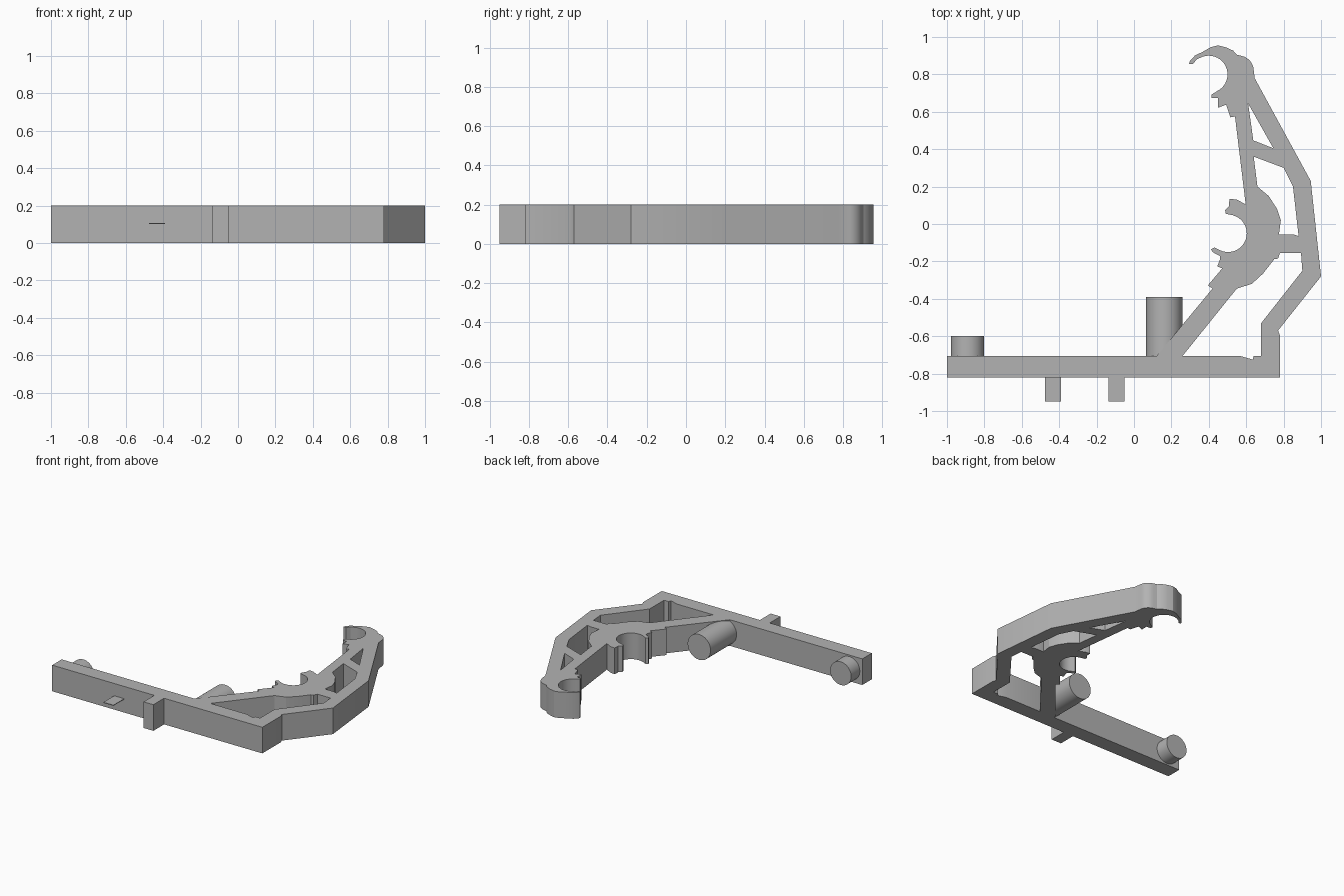
import bpy, bmesh, math

if "Cube" in bpy.data.objects:
    bpy.data.objects.remove(bpy.data.objects["Cube"])

THICK = 0.2

grey = bpy.data.materials.new("plain grey")
grey.diffuse_color = (0.45, 0.45, 0.45, 1)
grey.use_nodes = True
grey.node_tree.nodes["Principled BSDF"].inputs["Base Color"].default_value = grey.diffuse_color


def arc(cx, cy, r, a0, a1, n=20):
    """Points on an arc, angles in degrees."""
    angles = [math.radians(a0 + (a1 - a0) * i / n) for i in range(n + 1)]
    return [(cx + r * math.cos(a), cy + r * math.sin(a)) for a in angles]


def finish(obj):
    obj.data.materials.clear()
    obj.data.materials.append(grey)
    bpy.ops.object.select_all(action='DESELECT')
    obj.select_set(True)
    bpy.context.view_layer.objects.active = obj
    bpy.ops.object.shade_smooth_by_angle(angle=math.radians(25))


def plate(name, loops):
    """Flat profile (outline first, then holes) extruded from z = 0 to THICK."""
    curve = bpy.data.curves.new(name, 'CURVE')
    curve.dimensions, curve.fill_mode, curve.extrude = '2D', 'BOTH', THICK / 2
    for pts in loops:
        s = curve.splines.new('POLY')
        s.points.add(len(pts) - 1)
        for p, (x, y) in zip(s.points, pts):
            p.co = (x, y, 0, 1)
        s.use_cyclic_u = True
    tmp = bpy.data.objects.new(name + "_curve", curve)
    bpy.context.collection.objects.link(tmp)
    bpy.context.view_layer.update()
    mesh = bpy.data.meshes.new_from_object(
        tmp.evaluated_get(bpy.context.evaluated_depsgraph_get()))
    bpy.data.objects.remove(tmp)
    bm = bmesh.new()
    bm.from_mesh(mesh)
    bmesh.ops.remove_doubles(bm, verts=bm.verts, dist=1e-4)
    bmesh.ops.translate(bm, verts=bm.verts, vec=(0, 0, THICK / 2))
    bmesh.ops.recalc_face_normals(bm, faces=bm.faces)
    bm.to_mesh(mesh)
    bm.free()
    mesh.name = name
    obj = bpy.data.objects.new(name, mesh)
    bpy.context.collection.objects.link(obj)
    finish(obj)


def box(name, x0, x1, y0, y1, z0, z1):
    bpy.ops.mesh.primitive_cube_add(
        size=1, location=((x0 + x1) / 2, (y0 + y1) / 2, (z0 + z1) / 2))
    obj = bpy.context.object
    obj.name = name
    obj.scale = (x1 - x0, y1 - y0, z1 - z0)
    finish(obj)


def peg(name, x, r, y0, y1):
    bpy.ops.mesh.primitive_cylinder_add(
        vertices=48, radius=r, depth=y1 - y0,
        location=(x, (y0 + y1) / 2, THICK / 2), rotation=(math.pi / 2, 0, 0))
    bpy.context.object.name = name
    finish(bpy.context.object)


# Bracket outline: base bar and outer strut
outer = [(-1, -0.705), (-1, -0.82), (0.78, -0.82), (0.78, -0.595), (0.77, -0.57),
         (1, -0.28), (0.945, 0.23), (0.645, 0.78)]
# Upper clip
outer += arc(0.56, 0.82, 0.08, 10, 80, 6)
outer += [(0.55, 0.905), (0.53, 0.927), (0.49, 0.945), (0.45, 0.955), (0.41, 0.945),
          (0.37, 0.922), (0.325, 0.9), (0.298, 0.87), (0.295, 0.855), (0.315, 0.855),
          (0.335, 0.88)]
outer += arc(0.4, 0.8, 0.1, 118, -65)
outer += [(0.415, 0.692), (0.415, 0.675), (0.45, 0.673), (0.45, 0.622),
          (0.493, 0.638), (0.515, 0.57), (0.54, 0.575)]
# Lower clip
outer += [(0.597, 0.105), (0.55, 0.13), (0.51, 0.135), (0.508, 0.095), (0.487, 0.075),
          (0.49, 0.055)]
outer += arc(0.503, -0.05, 0.1, 75, -115)
outer += [(0.43, -0.125), (0.412, -0.135), (0.42, -0.15), (0.46, -0.172),
          (0.46, -0.19), (0.445, -0.227), (0.472, -0.237), (0.395, -0.328),
          (0.42, -0.345), (0.122, -0.705)]

# Openings between the struts
lower_gap = [(0.26, -0.705), (0.55, -0.345), (0.63, -0.32), (0.69, -0.265),
             (0.75, -0.188), (0.77, -0.185), (0.78, -0.155), (0.893, -0.155),
             (0.9, -0.25), (0.68, -0.53), (0.68, -0.705), (0.64, -0.705),
             (0.635, -0.725), (0.565, -0.705)]
middle_gap = [(0.66, 0.2), (0.64, 0.36), (0.8, 0.3), (0.85, 0.2), (0.88, -0.065),
              (0.85, -0.055), (0.775, -0.055), (0.785, 0.02), (0.765, 0.08), (0.72, 0.15)]
upper_gap = [(0.61, 0.645), (0.638, 0.447), (0.745, 0.405)]
plate("bracket", [outer, lower_gap, middle_gap, upper_gap])

# Round pegs on the back of the base bar
peg("long_peg", 0.162, 0.097, -0.71, -0.39)
peg("short_peg", -0.89, 0.089, -0.71, -0.6)

# Block tab and thin tab on the front of the base bar
box("block_tab", -0.135, -0.052, -0.95, -0.815, 0, THICK)
box("thin_tab", -0.475, -0.39, -0.95, -0.815, 0.101, 0.106)
